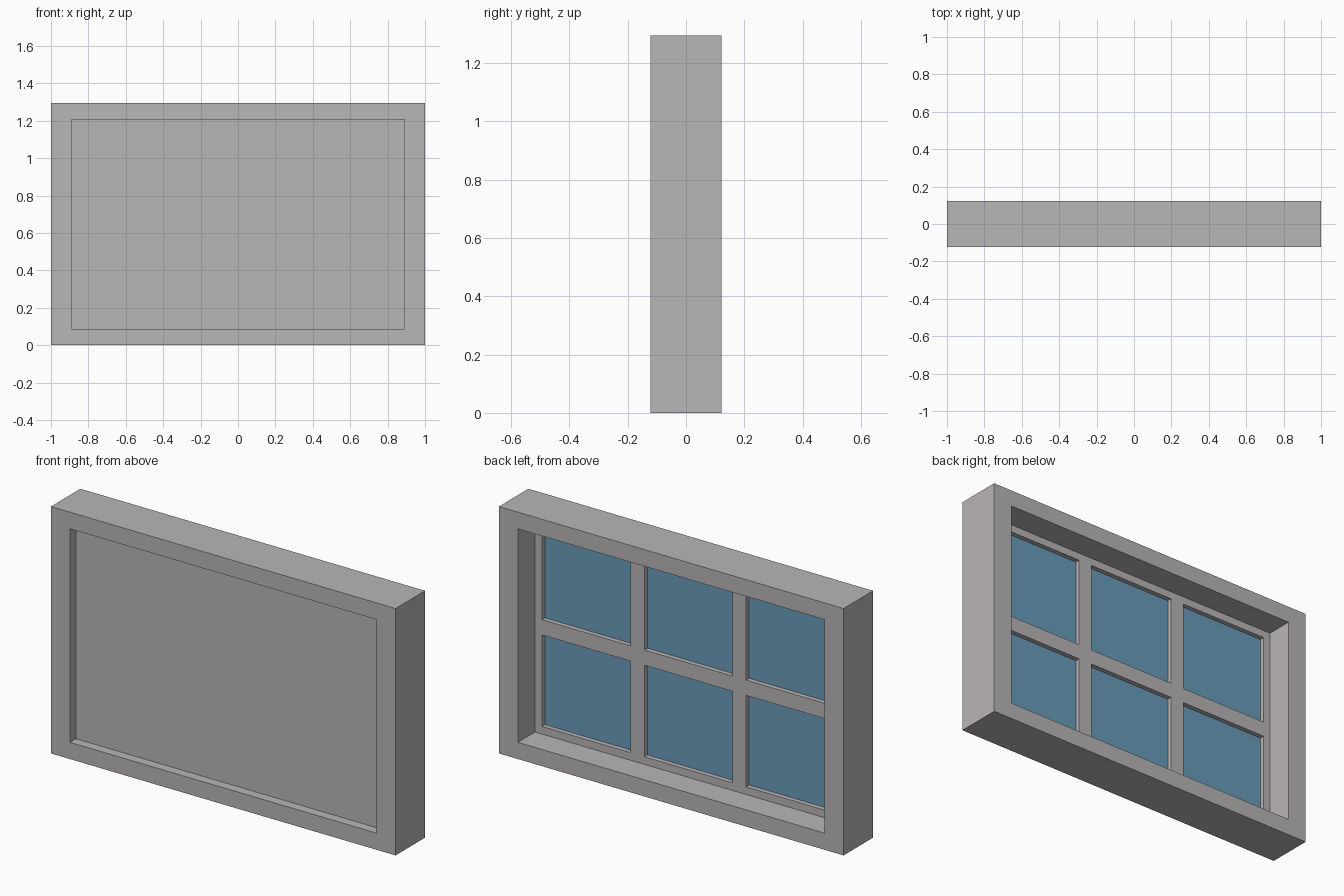
import bpy
import bmesh

cube = bpy.data.objects.get("Cube")
if cube:
    bpy.data.objects.remove(cube, do_unlink=True)


def material(name, rgb):
    mat = bpy.data.materials.new(name)
    mat.use_nodes = True
    mat.diffuse_color = (*rgb, 1)
    mat.node_tree.nodes["Principled BSDF"].inputs["Base Color"].default_value = (*rgb, 1)
    return mat


GREY = material("warm_grey", (0.49, 0.465, 0.472))
BLUE = material("glass_blue", (0.145, 0.335, 0.49))

HEIGHT = 1.295
MID = HEIGHT / 2


def finish(name, bm, mat):
    bmesh.ops.recalc_face_normals(bm, faces=bm.faces)
    mesh = bpy.data.meshes.new(name)
    bm.to_mesh(mesh)
    bm.free()
    mesh.materials.append(mat)
    obj = bpy.data.objects.new(name, mesh)
    bpy.context.collection.objects.link(obj)
    return obj


def box(name, x, y, z, mat):
    """Box from (low, high) ranges on each axis."""
    bm = bmesh.new()
    bmesh.ops.create_cube(bm, size=1)
    for v in bm.verts:
        v.co = [lo + (c + 0.5) * (hi - lo) for c, (lo, hi) in zip(v.co, (x, y, z))]
    return finish(name, bm, mat)


def ring(name, outer, inner, y, mat):
    """Mitred rectangular frame from outer and inner half sizes."""
    bm = bmesh.new()
    corners = [(-1, -1), (1, -1), (1, 1), (-1, 1)]
    section = [(outer, y[0]), (inner, y[0]), (inner, y[1]), (outer, y[1])]
    loops = [[bm.verts.new((sx * w, d, MID + sz * h)) for (w, h), d in section]
             for sx, sz in corners]
    for i in range(4):
        a, b = loops[i], loops[(i + 1) % 4]
        for j in range(4):
            k = (j + 1) % 4
            bm.faces.new((a[j], b[j], b[k], a[k]))
    return finish(name, bm, mat)


# Outer casing and the sash border inside it
OPEN = (0.89, 0.56)
SASH = (0.85, 0.52)
GRILLE_Y = (-0.045, -0.02)
ring("window_frame", (1, MID), OPEN, (-0.122, 0.122), GREY)
ring("sash_border", OPEN, SASH, GRILLE_Y, GREY)

# Glazing bars: two uprights and crossbar pieces between them
BAR, HALF = 0.295, 0.04
for side, x in (("right", -BAR), ("left", BAR)):
    box(f"upright_bar_{side}", (x - HALF, x + HALF), GRILLE_Y,
        (MID - SASH[1], MID + SASH[1]), GREY)
spans = {"right": (-SASH[0], -BAR - HALF),
         "middle": (-BAR + HALF, BAR - HALF),
         "left": (BAR + HALF, SASH[0])}
for side, x in spans.items():
    box(f"crossbar_{side}", x, GRILLE_Y, (MID - HALF, MID + HALF), GREY)

# Glass sheet behind the bars
Z_OPEN = (MID - OPEN[1], MID + OPEN[1])
box("glass", (-OPEN[0], OPEN[0]), (-0.052, -0.045), Z_OPEN, BLUE)

# Front boards meeting at a fine seam
SEAM = -0.303
box("front_board_narrow", (-OPEN[0], SEAM - 0.001), (-0.072, -0.053), Z_OPEN, GREY)
box("front_board_wide", (SEAM + 0.001, OPEN[0]), (-0.072, -0.053), Z_OPEN, GREY)
box("board_backing", (-OPEN[0], OPEN[0]), (-0.07, -0.052), Z_OPEN, GREY)
